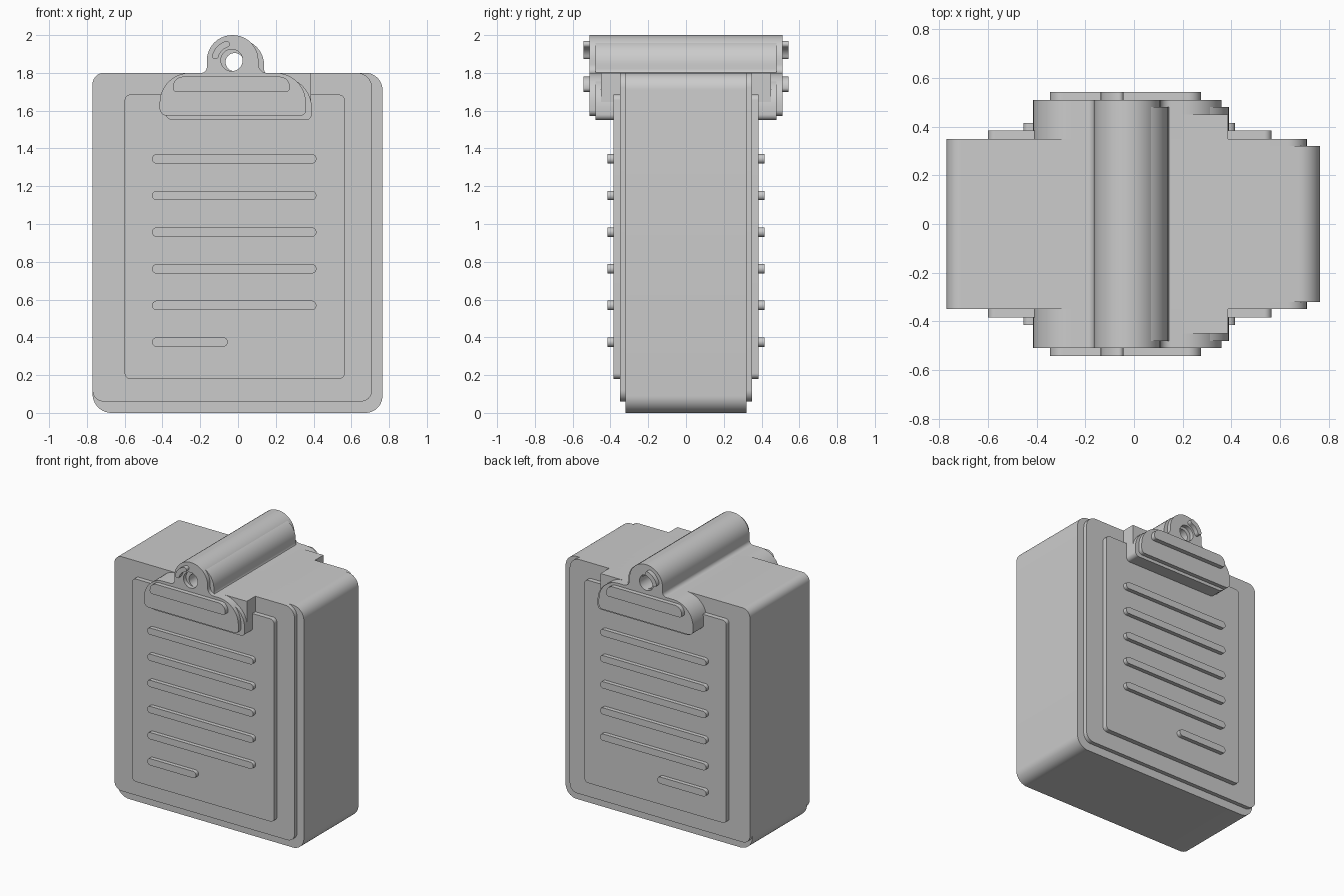
import bpy, bmesh, math
from mathutils import Vector

cube = bpy.data.objects.get("Cube")
if cube:
    bpy.data.objects.remove(cube)

grey = bpy.data.materials.new("plain_grey")
grey.use_nodes = True
COLOUR = (0.6, 0.6, 0.6, 1)
grey.diffuse_color = COLOUR
grey.node_tree.nodes["Principled BSDF"].inputs["Base Color"].default_value = COLOUR


def fillet(corners, steps=10):
    """Outline from right-angled (x, z, radius) corners."""
    pts = []
    for i, (x, z, r) in enumerate(corners):
        p = Vector((x, z))
        u = (Vector(corners[i - 1][:2]) - p).normalized()
        v = (Vector(corners[(i + 1) % len(corners)][:2]) - p).normalized()
        if r == 0:
            pts.append(p)
            continue
        c = p + r * (u + v)
        for k in range(steps + 1):
            t = math.pi / 2 * k / steps
            pts.append(c - r * (v * math.cos(t) + u * math.sin(t)))
    return pts


def box(x0, x1, z0, z1, bl, br, tr, tl):
    return fillet([(x0, z0, bl), (x1, z0, br), (x1, z1, tr), (x0, z1, tl)])


def arc(cx, cz, r, a0, a1, n):
    angles = [math.radians(a0 + (a1 - a0) * k / n) for k in range(n + 1)]
    return [Vector((cx + r * math.cos(a), cz + r * math.sin(a))) for a in angles]


def slab(name, depth, outline, hole=None):
    """Extrude an outline, with an optional hole, from -depth to depth in y."""
    bm = bmesh.new()
    for loop in filter(None, (outline, hole)):
        vs = [bm.verts.new((p.x, -depth, p.y)) for p in loop]
        for i, v in enumerate(vs):
            bm.edges.new((vs[i - 1], v))
    bmesh.ops.triangle_fill(bm, use_beauty=True, edges=bm.edges[:], normal=(0, -1, 0))
    ext = bmesh.ops.extrude_face_region(bm, geom=bm.faces[:], use_keep_orig=True)
    new = [g for g in ext["geom"] if isinstance(g, bmesh.types.BMVert)]
    bmesh.ops.translate(bm, verts=new, vec=(0, 2 * depth, 0))
    bmesh.ops.recalc_face_normals(bm, faces=bm.faces[:])
    mesh = bpy.data.meshes.new(name)
    bm.to_mesh(mesh)
    bm.free()
    mesh.materials.append(grey)
    ob = bpy.data.objects.new(name, mesh)
    bpy.context.collection.objects.link(ob)
    bpy.ops.object.select_all(action="DESELECT")
    ob.select_set(True)
    bpy.context.view_layer.objects.active = ob
    bpy.ops.object.shade_smooth_by_angle(angle=math.radians(30))
    return ob


# Board: lower shade layer, main board, paper
slab("board_shade", 0.32, box(-0.77, 0.765, 0, 1.8, 0.1, 0.09, 0.09, 0.06))
slab("board", 0.35, box(-0.77, 0.71, 0.06, 1.8, 0.06, 0.06, 0.08, 0.06))
slab("paper", 0.385, box(-0.6, 0.565, 0.18, 1.685, 0.03, 0.03, 0.03, 0.03))

# Raised writing lines, the last one short
for i in range(6):
    z = 1.345 - 0.194 * i
    end = 0.415 if i < 5 else -0.055
    slab(f"writing_line_{i + 1}", 0.415,
         box(-0.455, end, z - 0.025, z + 0.025, *[0.0245] * 4))

# Clip: full-depth plate with a holed tab, and its offset shade layer
clip = [(-0.415, 1.573, 0.04), (0.36, 1.573, 0.03), (0.36, 1.8, 0.16),
        (0.108, 1.8, 0.045), (0.108, 2.0, 0.135), (-0.165, 2.0, 0.135),
        (-0.165, 1.8, 0.03), (-0.415, 1.8, 0.16)]
shade = [(x + 0.03, z - 0.023, r) for x, z, r in clip]
slab("clip_plate", 0.51, fillet(clip), arc(-0.033, 1.867, 0.058, 0, 348.75, 31))
slab("clip_shade", 0.48, fillet(shade), arc(-0.018, 1.857, 0.048, 0, 348.75, 31))
slab("clip_corner_block", 0.45, box(0.2, 0.387, 1.6, 1.8, 0, 0, 0, 0))

# Raised highlights on the clip
slab("clip_highlight", 0.543, box(-0.345, 0.275, 1.7, 1.78, 0.02, 0.02, 0.055, 0.055))
CX, CZ, R, W = -0.033, 1.866, 0.09, 0.017
first, last = 108, 165
ends = [arc(CX, CZ, R, a, a, 1)[0] for a in (first, last)]
stroke = (arc(CX, CZ, R + W, first, last, 10)
          + arc(*ends[1], W, last, last + 180, 8)[1:-1]
          + arc(CX, CZ, R - W, last, first, 10)
          + arc(*ends[0], W, first + 180, first + 360, 8)[1:-1])
slab("tab_highlight", 0.543, stroke)
